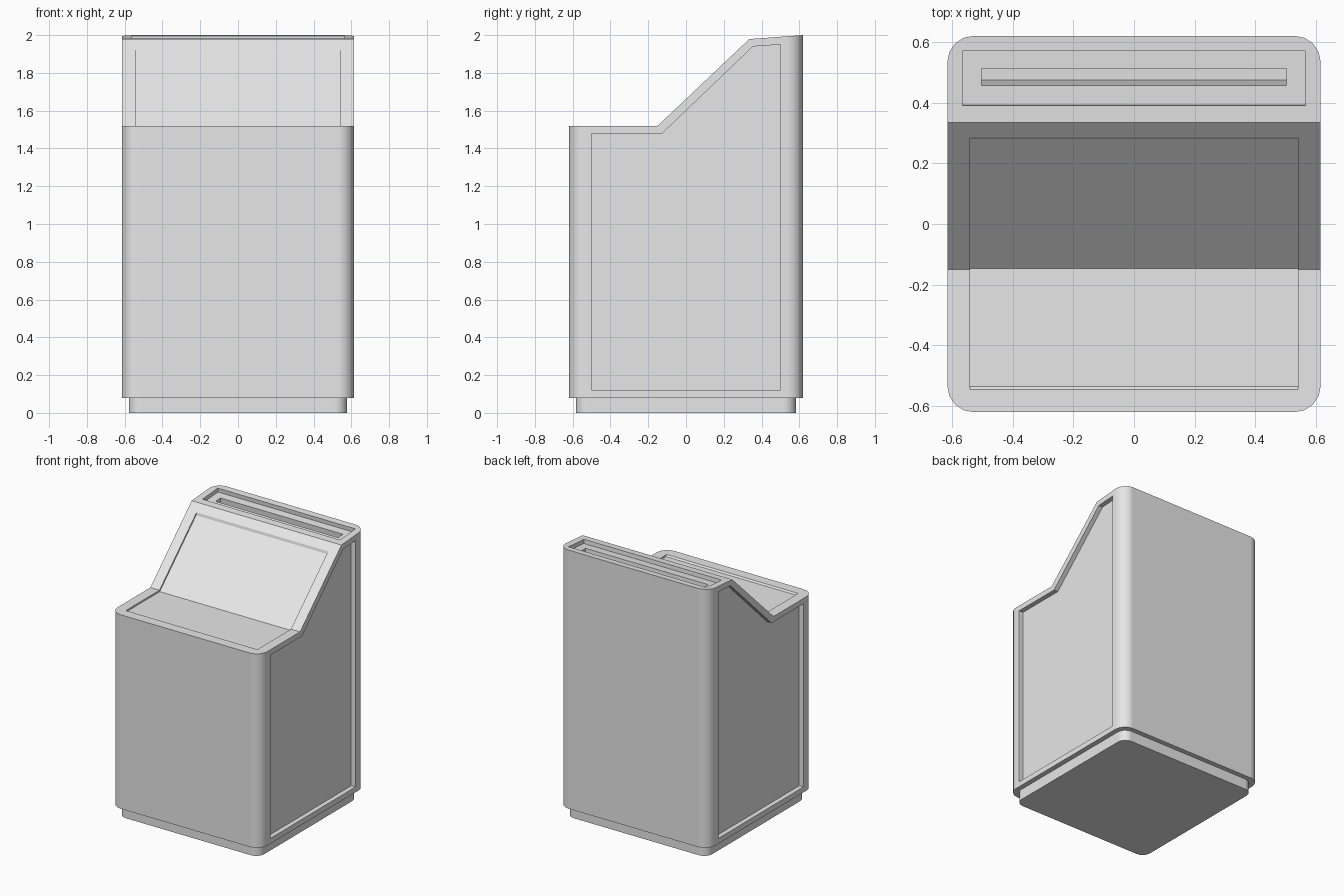
import bpy, bmesh, math

cube = bpy.data.objects.get("Cube")
if cube:
    bpy.data.objects.remove(cube, do_unlink=True)

grey = bpy.data.materials.new("light_grey")
grey.use_nodes = True
colour = (0.8, 0.8, 0.8, 1)
grey.diffuse_color = colour
grey.node_tree.nodes["Principled BSDF"].inputs["Base Color"].default_value = colour


def extrude(name, points, offset):
    """Solid made by sweeping a closed outline along an offset."""
    bm = bmesh.new()
    face = bm.faces.new([bm.verts.new(p) for p in points])
    swept = bmesh.ops.extrude_face_region(bm, geom=[face])["geom"]
    bmesh.ops.translate(bm, vec=offset,
                        verts=[v for v in swept if isinstance(v, bmesh.types.BMVert)])
    bmesh.ops.recalc_face_normals(bm, faces=bm.faces)
    mesh = bpy.data.meshes.new(name)
    bm.to_mesh(mesh)
    bm.free()
    mesh.materials.append(grey)
    obj = bpy.data.objects.new(name, mesh)
    bpy.context.collection.objects.link(obj)
    return obj


def side_profile(name, yz, x0, x1):
    return extrude(name, [(x0, y, z) for y, z in yz], (x1 - x0, 0, 0))


def rounded_block(name, hx, hy, z0, z1, radius, steps=4):
    points = []
    for corner, (sx, sy) in enumerate([(1, 1), (-1, 1), (-1, -1), (1, -1)]):
        for i in range(steps + 1):
            a = math.pi / 2 * (corner + i / steps)
            points.append((sx * (hx - radius) + radius * math.cos(a),
                           sy * (hy - radius) + radius * math.sin(a), z0))
    return extrude(name, points, (0, 0, z1 - z0))


def boolean(target, cutter, operation):
    mod = target.modifiers.new(cutter.name, "BOOLEAN")
    mod.object, mod.operation, mod.solver = cutter, operation, "EXACT"
    bpy.context.view_layer.objects.active = target
    bpy.ops.object.modifier_apply(modifier=mod.name)
    bpy.data.objects.remove(cutter, do_unlink=True)


def smooth(obj):
    bpy.ops.object.select_all(action="DESELECT")
    obj.select_set(True)
    bpy.context.view_layer.objects.active = obj
    bpy.ops.object.shade_smooth_by_angle(angle=math.radians(30))
    mod = obj.modifiers.new("even_shading", "WEIGHTED_NORMAL")
    mod.keep_sharp = True


# Main cabinet: rounded block trimmed to the stepped side profile
cabinet = rounded_block("cabinet", 0.615, 0.62, 0.08, 2.1, 0.085)
outline = [(-0.8, 0), (0.8, 0), (0.8, 2.015), (0.62, 2.0),
           (0.335, 1.979), (-0.15, 1.52), (-0.8, 1.52)]
boolean(cabinet, side_profile("trim", outline, -1, 1), "INTERSECT")

# Shallow bent panel on the ledge and slope
panel = [(-0.535, 1.508), (-0.146, 1.508), (0.28, 1.912), (0.285, 1.933),
         (0.2, 2.1), (-0.545, 2.1), (-0.545, 1.52)]
boolean(cabinet, side_profile("panel_cut", panel, -0.54, 0.54), "DIFFERENCE")

# Recessed side panels
side = [(-0.5, 0.12), (0.5, 0.12), (0.5, 1.95), (0.355, 1.94),
        (-0.125, 1.48), (-0.5, 1.48)]
for s in (-1, 1):
    boolean(cabinet, side_profile("side_cut", side, s * 0.58, s * 0.7), "DIFFERENCE")

# Tray and deep slot, sunk square to the tilted top
tilt = 0.074
for name, y0, y1, half_width, depth in (("tray_cut", 0.39, 0.57, 0.565, 0.03),
                                        ("slot_cut", 0.455, 0.51, 0.503, 0.27)):
    corners = [(y + d * tilt, 1.979 + (y - 0.335) * tilt - d)
               for y, d in ((y0, depth), (y1, depth), (y1, -0.05), (y0, -0.05))]
    boolean(cabinet, side_profile(name, corners, -half_width, half_width), "DIFFERENCE")
smooth(cabinet)

# Inset plinth
plinth = rounded_block("plinth", 0.578, 0.583, 0, 0.08, 0.065)
smooth(plinth)
